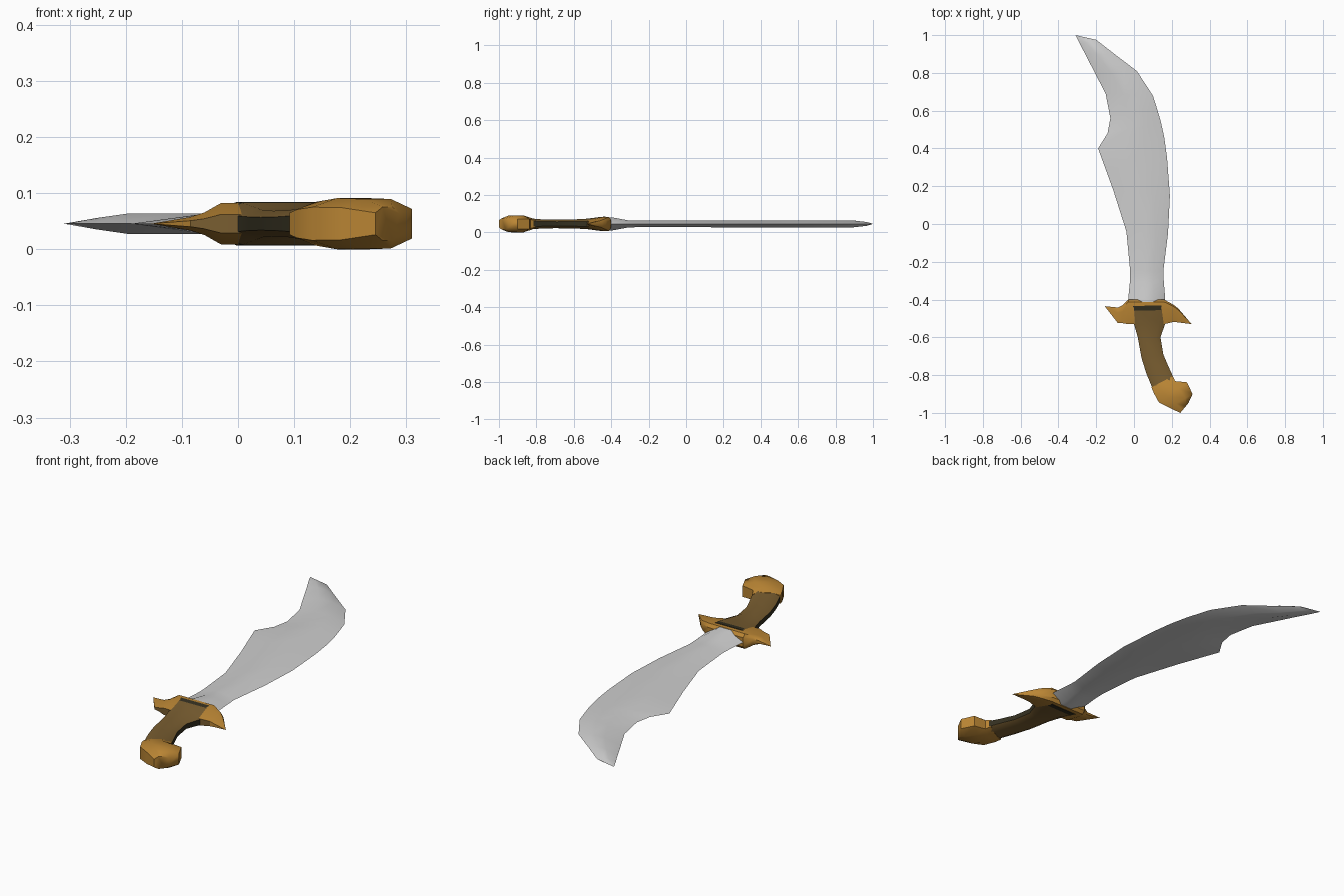
import bpy, bmesh, math
from mathutils import Vector

CZ = 0.0455  # height of the flat middle plane


def material(name, rgb):
    m = bpy.data.materials.new(name)
    m.diffuse_color = (*rgb, 1)
    return m


steel = material("steel", (0.62, 0.62, 0.62))
gold = material("gold", (0.50, 0.24, 0.035))
brown = material("brown_leather", (0.19, 0.11, 0.03))
dark = material("dark_leather", (0.035, 0.03, 0.015))


def loft(name, sections, profile, mats, rule=None, angle=50):
    """Skin rings; each section is (left xy, right xy, half thickness)."""
    bm = bmesh.new()
    rings = []
    for l, r, h in sections:
        l, r = Vector((*l, CZ)), Vector((*r, CZ))
        rings.append([bm.verts.new(l.lerp(r, u) + Vector((0, 0, v * h)))
                      for u, v in profile])
    n = len(profile)
    for a, b in zip(rings, rings[1:]):
        for i in range(n):
            j = (i + 1) % n
            bm.faces.new((a[i], a[j], b[j], b[i]))
    bm.faces.new(rings[0][::-1])
    bm.faces.new(rings[-1])
    bmesh.ops.remove_doubles(bm, verts=bm.verts[:], dist=0.0004)
    bmesh.ops.recalc_face_normals(bm, faces=bm.faces[:])
    bm.normal_update()
    if rule:
        for f in bm.faces:
            f.material_index = rule(f.calc_center_median(), f.normal)
    me = bpy.data.meshes.new(name)
    bm.to_mesh(me)
    bm.free()
    ob = bpy.data.objects.new(name, me)
    bpy.context.collection.objects.link(ob)
    for m in mats:
        me.materials.append(m)
    bpy.ops.object.select_all(action='DESELECT')
    ob.select_set(True)
    bpy.context.view_layer.objects.active = ob
    bpy.ops.object.shade_smooth_by_angle(angle=math.radians(angle))
    return ob


# cross-sections: u across the width, v across the thickness
EDGED = [(0, 0), (0.38, 1), (0.70, 1), (1, 0), (0.70, -1), (0.38, -1)]
GRIP = [(0, 0.5), (0.2, 1), (0.8, 1), (1, 0.5),
        (1, -0.5), (0.8, -1), (0.2, -1), (0, -0.5)]
KNOB = [(0, 0.65), (0.3, 1), (0.7, 1), (1, 0.6),
        (1, -0.6), (0.7, -1), (0.3, -1), (0, -0.65)]

# curved blade with a notched back edge
loft("blade", [
    ((-0.03, -0.42), (0.16, -0.42), 0.036),
    ((-0.03, -0.39), (0.165, -0.39), 0.034),
    ((-0.022, -0.31), (0.158, -0.31), 0.019),
    ((-0.02, -0.25), (0.155, -0.25), 0.017),
    ((-0.04, -0.04), (0.18, -0.05), 0.017),
    ((-0.11, 0.18), (0.19, 0.15), 0.018),
    ((-0.15, 0.29), (0.175, 0.35), 0.018),
    ((-0.19, 0.40), (0.16, 0.46), 0.018),
    ((-0.14, 0.48), (0.14, 0.55), 0.018),
    ((-0.125, 0.56), (0.122, 0.61), 0.018),
    ((-0.15, 0.69), (0.10, 0.68), 0.018),
    ((-0.207, 0.80), (0.015, 0.81), 0.018),
    ((-0.258, 0.90), (-0.097, 0.895), 0.018),
    ((-0.285, 0.95), (-0.20, 0.975), 0.010),
    ((-0.31, 1.0), (-0.31, 1.0), 0.0),
], EDGED, [steel], angle=60)

# guard with two swept points, dark on the hand side of its middle
loft("guard", [
    ((-0.155, -0.435), (-0.155, -0.435), 0.0),
    ((-0.085, -0.525), (-0.085, -0.442), 0.012),
    ((-0.06, -0.525), (-0.06, -0.43), 0.020),
    ((-0.03, -0.53), (-0.03, -0.40), 0.037),
    ((0.16, -0.53), (0.16, -0.40), 0.037),
    ((0.21, -0.518), (0.21, -0.428), 0.026),
    ((0.235, -0.521), (0.235, -0.448), 0.018),
    ((0.305, -0.53), (0.305, -0.53), 0.0),
], [(0, 0.45), (0.65, 1), (0.9, 1), (1, 0.6),
    (1, -0.6), (0.9, -1), (0.65, -1), (0, -0.45)],
    [gold, brown],
    lambda c, n: int(n.y < -0.6 and -0.09 < c.x < 0.2), angle=35)

# curved grip: dark collar and sides, brown broad faces
loft("grip", [
    ((-0.05, -0.435), (0.19, -0.43), 0.039),
    ((-0.035, -0.46), (0.185, -0.455), 0.037),
    ((0.0, -0.53), (0.168, -0.52), 0.028),
    ((0.02, -0.60), (0.14, -0.60), 0.024),
    ((0.04, -0.71), (0.155, -0.69), 0.023),
    ((0.065, -0.79), (0.185, -0.76), 0.024),
    ((0.10, -0.875), (0.21, -0.815), 0.029),
], GRIP, [brown, dark],
    lambda c, n: int(c.y > -0.465 or abs(n.z) < 0.35), angle=40)

# bulging pommel
loft("pommel", [
    ((0.092, -0.865), (0.205, -0.805), 0.030),
    ((0.105, -0.895), (0.218, -0.832), 0.039),
    ((0.132, -0.945), (0.28, -0.838), 0.0455),
    ((0.185, -0.972), (0.31, -0.90), 0.044),
    ((0.245, -1.0), (0.288, -0.948), 0.030),
], KNOB, [gold], angle=50)
